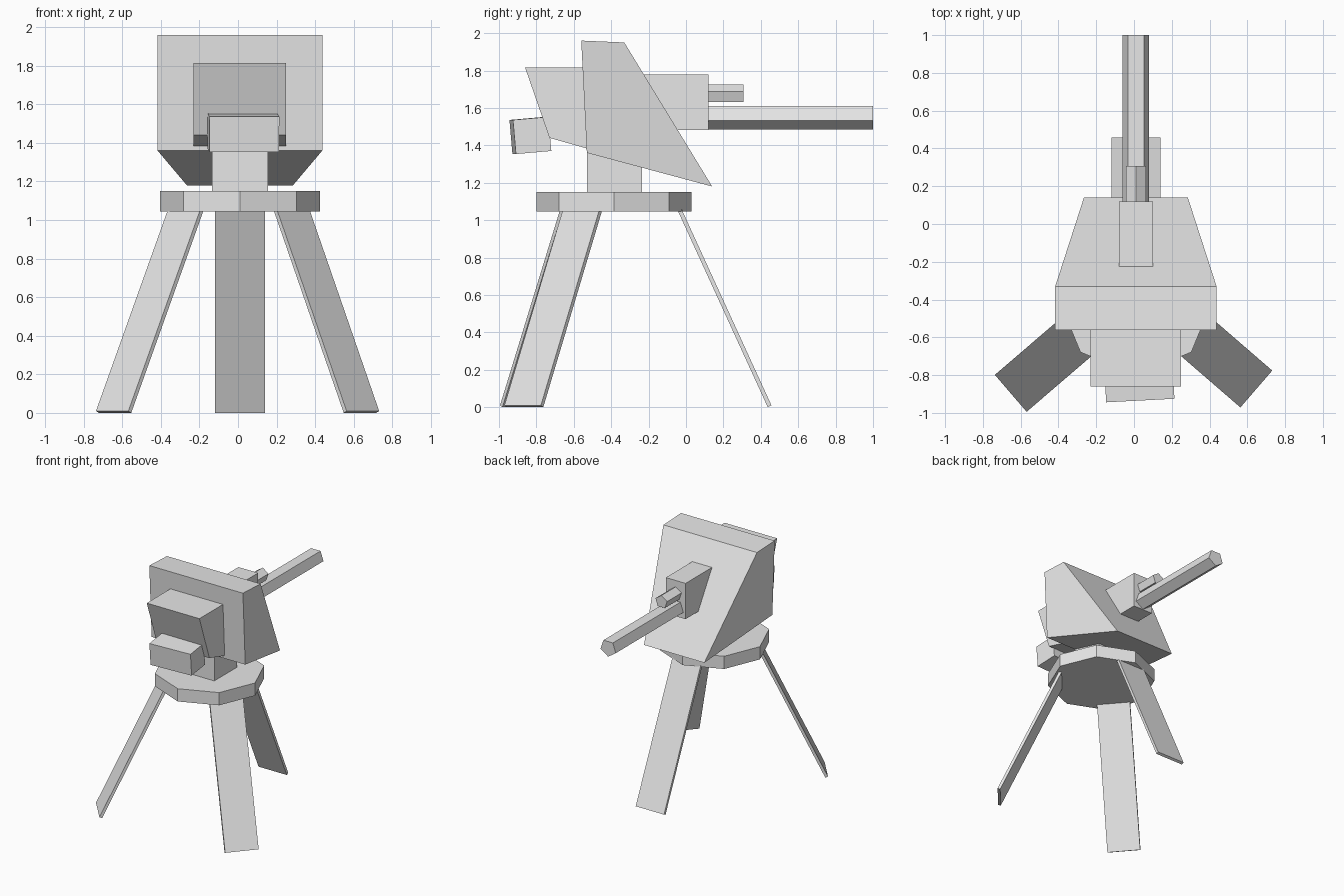
import bpy
import bmesh
from math import radians, pi, cos, sin
from mathutils import Vector, Matrix

old = bpy.data.objects.get("Cube")
if old:
    bpy.data.objects.remove(old, do_unlink=True)

grey = bpy.data.materials.new("light_grey")
grey.use_nodes = True
grey.diffuse_color = (0.8, 0.8, 0.8, 1)
grey.node_tree.nodes["Principled BSDF"].inputs["Base Color"].default_value = (0.8, 0.8, 0.8, 1)

CX = 0.01            # centre line of the turret
PIVOT_Y = -0.385     # centre of the base plate


def finish(name, bm):
    bmesh.ops.recalc_face_normals(bm, faces=bm.faces)
    mesh = bpy.data.meshes.new(name)
    bm.to_mesh(mesh)
    bm.free()
    mesh.materials.append(grey)
    obj = bpy.data.objects.new(name, mesh)
    bpy.context.collection.objects.link(obj)
    return obj


def loft(name, ring_a, ring_b):
    """Closed solid between two matching rings of points."""
    bm = bmesh.new()
    a = [bm.verts.new(p) for p in ring_a]
    b = [bm.verts.new(p) for p in ring_b]
    bm.faces.new(a)
    bm.faces.new(b)
    for i in range(len(a)):
        j = (i + 1) % len(a)
        bm.faces.new((a[i], a[j], b[j], b[i]))
    return finish(name, bm)


def side_solid(name, profile):
    """Side profile of (y, z, half width) spread across the centre line."""
    return loft(name, *[[(CX + s * w, y, z) for y, z, w in profile] for s in (-1, 1)])


def box(name, centre, size, rotation=None):
    bm = bmesh.new()
    matrix = Matrix.Translation(centre) @ (rotation or Matrix()) @ Matrix.Diagonal((*size, 1))
    bmesh.ops.create_cube(bm, size=1, matrix=matrix)
    return finish(name, bm)


def tube(name, y0, y1, z, radius, start):
    """Five-sided bar along y."""
    angles = [start + i * 2 * pi / 5 for i in range(5)]
    rings = [[(CX + 1.06 * radius * cos(t), y, z + radius * sin(t)) for t in angles]
             for y in (y0, y1)]
    return loft(name, *rings)


# Armoured head and rear housing
side_solid("head_shield", [(-0.56, 1.96, 0.427), (-0.33, 1.95, 0.427),
                           (0.14, 1.18, 0.275), (-0.53, 1.36, 0.427)])
side_solid("rear_housing", [(-0.86, 1.815, 0.24), (-0.5, 1.815, 0.24),
                            (-0.5, 1.375, 0.24), (-0.73, 1.44, 0.24)])

# Slightly crooked control box under the rear housing
tilt = Matrix.Rotation(radians(3), 4, "Z") @ Matrix.Rotation(radians(5), 4, "X")
box("control_box", (0.028, -0.832, 1.453), (0.362, 0.19, 0.183), tilt)

# Gun body, barrel and sight
box("gun_body", (CX, -0.09, 1.63), (0.18, 0.42, 0.295))
tube("barrel", 0.1, 1.0, 1.554, 0.069, -pi / 2)
tube("sight_tube", 0.1, 0.308, 1.673, 0.0525, pi / 2)

# Pillar and octagonal base plate
box("pillar", (CX, -0.383, 1.25), (0.29, 0.295, 0.24))
corners = [(CX + 0.415 * cos(i * pi / 4), PIVOT_Y + 0.415 * sin(i * pi / 4)) for i in range(8)]
loft("base_plate", *[[(x, y, z) for x, y in corners] for z in (1.045, 1.15)])


# Three flat splayed legs
def leg(name, foot, top):
    foot, top = Vector(foot), Vector(top)
    along = (top - foot).normalized()
    across = along.cross(Vector((0, 0, 1))).normalized()
    rotation = Matrix((across, across.cross(along), along)).transposed().to_4x4()
    size = (0.258, 0.022, (top - foot).length)
    box(name, (foot + top) / 2, size, rotation)


leg("back_leg", (CX, 0.447, 0.005), (CX, -0.034, 1.055))
leg("front_right_leg", (-0.645, -0.89, 0.005), (-0.27, -0.568, 1.055))
leg("front_left_leg", (0.64, -0.867, 0.005), (0.277, -0.553, 1.055))
